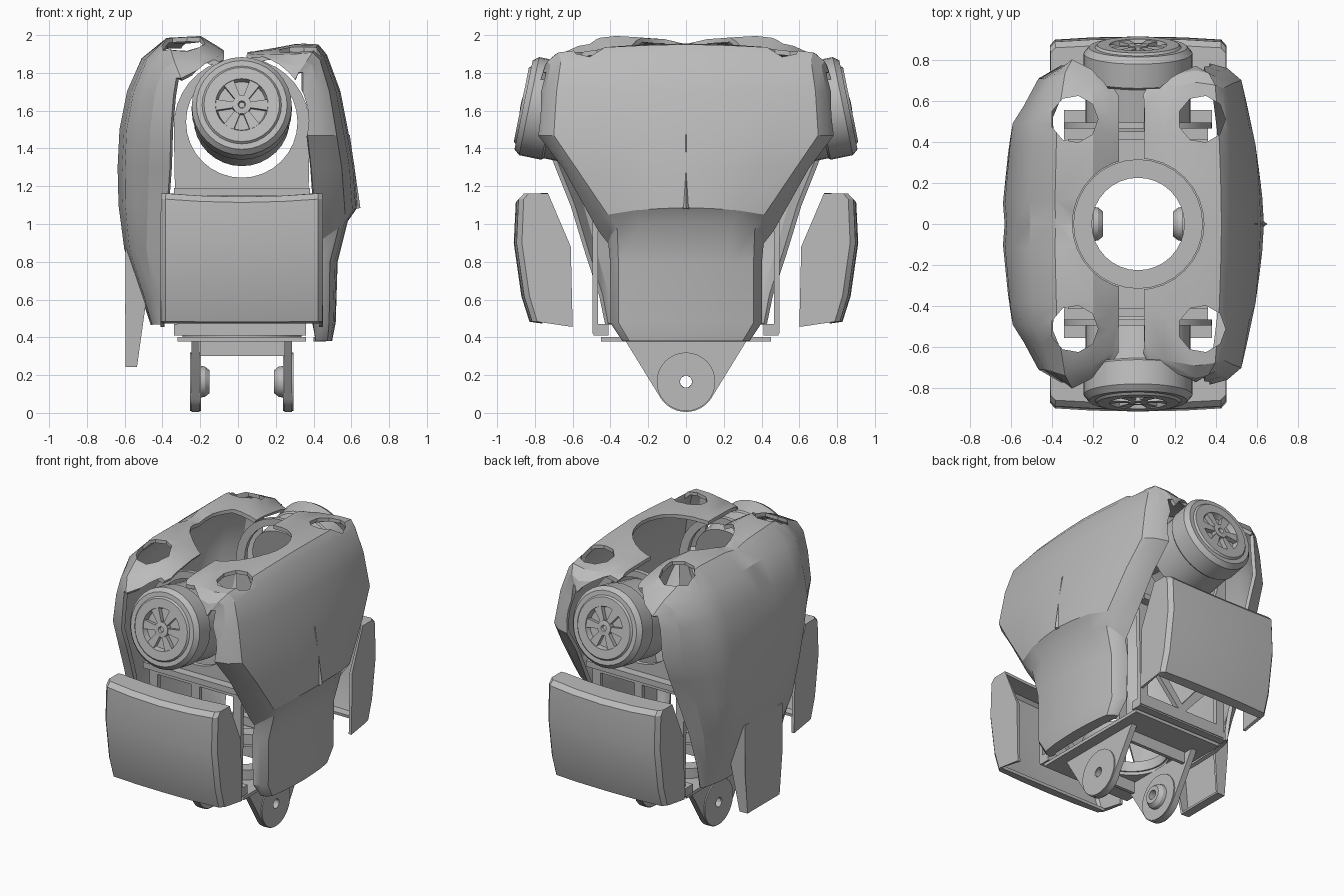
import bpy, bmesh, math
from mathutils import Matrix, Vector

if "Cube" in bpy.data.objects:
    bpy.data.objects.remove(bpy.data.objects["Cube"])

grey = bpy.data.materials.new("plain grey")
grey.diffuse_color = (0.5, 0.5, 0.5, 1)
grey.use_nodes = True
grey.node_tree.nodes["Principled BSDF"].inputs["Base Color"].default_value = (0.5, 0.5, 0.5, 1)
CX = 0.02  # centre line of the mechanics


def add(name, bm, matrix=Matrix()):
    bmesh.ops.recalc_face_normals(bm, faces=bm.faces)
    mesh = bpy.data.meshes.new(name)
    bm.to_mesh(mesh)
    bm.free()
    mesh.materials.append(grey)
    ob = bpy.data.objects.new(name, mesh)
    ob.matrix_world = matrix
    bpy.context.collection.objects.link(ob)
    return ob


def thicken(ob, thickness, cutters=()):
    """Give a sheet thickness, cut it, and keep the result as plain mesh."""
    sol = ob.modifiers.new("thickness", "SOLIDIFY")
    sol.thickness, sol.offset = thickness, 0
    for c in cutters:
        mod = ob.modifiers.new("cut", "BOOLEAN")
        mod.object, mod.operation, mod.solver = c, "DIFFERENCE", "EXACT"
    bpy.context.view_layer.update()
    dg = bpy.context.evaluated_depsgraph_get()
    mesh = bpy.data.meshes.new_from_object(ob.evaluated_get(dg))
    ob.modifiers.clear()
    ob.data = mesh


def box(name, lo, hi):
    bm = bmesh.new()
    bmesh.ops.create_cube(bm, size=1)
    lo, hi = Vector(lo), Vector(hi)
    for v in bm.verts:
        v.co = (lo + hi) / 2 + v.co * (hi - lo)
    return add(name, bm)


def lathe(name, profile, matrix, n=32):
    """Spin a closed (radius, height) profile around local z."""
    bm = bmesh.new()
    rings = []
    for i in range(n):
        a = math.tau * i / n
        rings.append([bm.verts.new((r * math.cos(a), r * math.sin(a), h)) for r, h in profile])
    m = len(profile)
    for i in range(n):
        a, b = rings[i], rings[(i + 1) % n]
        for j in range(m):
            k = (j + 1) % m
            bm.faces.new((a[j], b[j], b[k], a[k]))
    bmesh.ops.remove_doubles(bm, verts=bm.verts, dist=1e-5)
    return add(name, bm, matrix)


def plate(name, outlines, thick, matrix):
    """Flat plate; every outline after the first is a hole."""
    cu = bpy.data.curves.new(name, "CURVE")
    cu.dimensions = "2D"
    cu.fill_mode = "BOTH"
    cu.extrude = thick / 2
    for pts in outlines:
        sp = cu.splines.new("POLY")
        sp.points.add(len(pts) - 1)
        for p, (x, y) in zip(sp.points, pts):
            p.co = (x, y, 0, 1)
        sp.use_cyclic_u = True
    tmp = bpy.data.objects.new(name + " outline", cu)
    bpy.context.collection.objects.link(tmp)
    bpy.context.view_layer.update()
    mesh = bpy.data.meshes.new_from_object(tmp.evaluated_get(bpy.context.evaluated_depsgraph_get()))
    bpy.data.objects.remove(tmp)
    bm = bmesh.new()
    bm.from_mesh(mesh)
    bmesh.ops.remove_doubles(bm, verts=bm.verts, dist=1e-5)
    return add(name, bm, matrix)


def arc(cx, cy, r, a0=0, a1=360, n=32):
    return [(cx + r * math.cos(math.radians(a0 + (a1 - a0) * i / n)),
             cy + r * math.sin(math.radians(a0 + (a1 - a0) * i / n)))
            for i in range(n if a1 - a0 == 360 else n + 1)]


def frame_matrix(origin, u, v):
    u, v = Vector(u), Vector(v)
    m = Matrix((u, v, u.cross(v))).transposed().to_4x4()
    m.translation = origin
    return m


def cutter(name, r, depth, centre, along_y=False, n=32):
    m = Matrix.Translation(centre)
    if along_y:
        m = m @ Matrix.Rotation(math.pi / 2, 4, "X")
    ob = lathe(name, [(0, -depth / 2), (r, -depth / 2), (r, depth / 2), (0, depth / 2)], m, n)
    ob.hide_render = True
    return ob


def shell(name, section, stations, holes):
    """Loft of cross-sections (x, z, half width, edge dx, edge dz, wave), then thickened and cut."""
    full = [(-f, d) for f, d in reversed(section[1:])] + section
    bm = bmesh.new()
    rows = []
    for x, z, hy, dx, dz, wave in stations:
        rows.append([bm.verts.new((x + dx * d, hy * f, z + dz * d + wave * math.sin(math.pi * abs(f))))
                     for f, d in full])
    for a, b in zip(rows, rows[1:]):
        for j in range(len(full) - 1):
            bm.faces.new((a[j], a[j + 1], b[j + 1], b[j]))
    thicken(add(name, bm), 0.025, holes)


# Cutters for the neck, shoulders and top ports
neck = cutter("neck_cutter", 0.32, 0.8, (CX, 0, 1.95))
arms = [cutter("shoulder_cutter", 0.355, 0.6, (CX, s * 0.96, 1.55), True) for s in (-1, 1)]
ports = {x: [cutter("port_cutter", 0.115, 0.5, (x, s * 0.51, 1.97), n=9) for s in (-1, 1)]
         for x in (0.33, -0.29)}

# Chest and back shells
shell("chest_shell", [(0, 0), (.3, .04), (.6, .12), (.9, .3), (.97, .6), (1, 1)], [
    (.42, .39, .30, -.02, 0, 0), (.49, .39, .33, -.08, 0, 0), (.505, .48, .39, -.11, 0, 0),
    (.515, .8, .39, -.13, 0, 0), (.57, 1.02, .40, -.16, -.12, 0), (.62, 1.09, .455, -.21, -.12, 0),
    (.605, 1.3, .64, -.22, 0, 0), (.575, 1.47, .77, -.21, 0, 0), (.53, 1.7, .755, -.19, 0, 0),
    (.46, 1.89, .73, -.12, -.09, 0), (.42, 1.94, .745, -.1, -.14, 0), (.30, 1.945, .76, 0, -.19, 0),
    (.15, 1.92, .73, 0, -.12, 0), (.08, 1.905, .68, 0, -.06, 0),
    (.05, 1.90, .62, 0, -.02, 0)], [neck] + arms + ports[.33])
shell("back_shell", [(0, .03), (.15, 0), (.5, .09), (.64, .14), (.75, .34), (.92, .6), (1, 1)], [
    (-.45, .47, .42, .05, 0, 0), (-.50, .62, .45, .1, 0, 0), (-.59, .87, .53, .19, 0, 0),
    (-.62, 1.1, .60, .25, 0, 0), (-.625, 1.3, .68, .27, 0, 0), (-.615, 1.5, .76, .265, 0, 0),
    (-.575, 1.7, .76, .24, -.02, 0), (-.50, 1.87, .77, .18, -.1, 0),
    (-.38, 1.945, .79, .08, -.18, .045), (-.2, 1.945, .74, 0, -.13, .05), (-.12, 1.91, .68, 0, -.07, .03),
    (-.08, 1.89, .62, 0, -.03, .02)], [neck] + arms + ports[-.29])
for ob in [neck] + arms + ports[.33] + ports[-.29]:
    bpy.data.objects.remove(ob)

# Keel on the chest, fading out upwards
bm = bmesh.new()
foot = [bm.verts.new(p) for p in ((.60, -.04, 1.075), (.648, 0, 1.085), (.60, .04, 1.075))]
tip = [bm.verts.new(p) for p in ((.55, -.03, 1.5), (.592, 0, 1.47), (.55, .03, 1.5))]
bm.faces.new(foot)
bm.faces.new(tip)
for i in range(3):
    bm.faces.new((foot[i], foot[i - 1], tip[i - 1], tip[i]))
add("chest_keel", bm)

# Tail flap on the back, hollow towards the body
bm = bmesh.new()
FLAP = [(-.535, .25), (-.59, .25), (-.59, .55), (-.59, .86), (-.575, .86), (-.525, .75), (-.485, .6)]
sides = [[bm.verts.new((x, s * (.17 if z < .3 else .2), z)) for x, z in FLAP] for s in (-1, 1)]
for j in range(4):
    bm.faces.new((sides[0][j], sides[0][j + 1], sides[1][j + 1], sides[1][j]))
for side in sides:
    bm.faces.new(side)
thicken(add("tail_flap", bm), 0.02)

SIDE = [(.6, .455), (.76, .483), (.82, .49), (.86, .62), (.9, .9), (.89, 1.13), (.865, 1.155),
        (.73, 1.155), (.61, .88)]
for s, end in ((-1, "front"), (1, "back")):
    # Hollow side pad with a gently bowed face, open towards the body
    bm = bmesh.new()
    cols = [[bm.verts.new((x, s * (y - bow * (y > .8)), z - (.02 * (1 - ((x - CX) / .42) ** 2) if z > 1 else 0)))
             for y, z in SIDE]
            for x, bow in ((-.40, .035), (-.38, .012), (-.2, .002), (CX, -.002), (.24, .002), (.42, .012),
                           (.44, .035))]
    for a, b in zip(cols, cols[1:]):
        for j in range(1, 7):
            bm.faces.new((a[j], a[j + 1], b[j + 1], b[j]))
    bm.faces.new(cols[0])
    bm.faces.new(cols[-1])
    thicken(add(end + "_pad", bm), 0.02)

    # Upright truss with a shoulder arch
    upright = frame_matrix((CX, s * .48, 0), (1, 0, 0), (0, 0, 1))
    plate(end + "_truss", [[(-.34, .42), (.34, .42), (.36, 1.52)] + arc(0, 1.52, .36, 8, 172, 16)
                           + [(-.36, 1.52)], arc(0, 1.54, .295),
                           [(-.28, .5), (-.03, .5), (-.28, .78)], [(.28, .5), (.03, .5), (.28, .78)],
                           [(0, .54), (.24, .83), (-.24, .83)],
                           [(-.29, .9), (-.03, .9), (-.03, 1.1), (-.29, 1.1)],
                           [(.03, .9), (.29, .9), (.29, 1.1), (.03, 1.1)]], 0.03, upright)
    box(end + "_cross_bar", (-.34, s * .51 - .045, 1.15), (.38, s * .51 + .045, 1.19))

    # Shoulder drum with recessed spoked hub
    axis = Vector((0, s * .98, .2))
    m = axis.to_track_quat("Z", "Y").to_matrix().to_4x4()
    m.translation = (CX, s * .86, 1.63)
    lathe(end + "_shoulder_drum", [(0, -.37), (.255, -.37), (.255, -.16), (.265, -.15), (.265, -.03),
                                   (.24, 0), (.21, 0), (.2, .012), (.14, .012), (.13, -.025), (0, -.025)], m)
    lathe(end + "_shoulder_hub", [(0, -.03), (.05, -.03), (.05, .012), (.02, .015), (.015, 0), (0, 0)], m, 16)
    for i in range(6):
        bm = bmesh.new()
        bmesh.ops.create_cube(bm, size=1)
        for v in bm.verts:
            v.co = (.09 + v.co.x * .1, v.co.y * (.06 if v.co.x > 0 else .03), v.co.z * .03 - .008)
        add(end + "_hub_spoke", bm, m @ Matrix.Rotation(math.tau * i / 6, 4, "Z"))

# Waist plate, rails and ring
flat = Matrix.Translation((CX, 0, .39))
plate("waist_plate", [[(-.34, -.45), (.34, -.45), (.34, .45), (-.34, .45)], arc(0, 0, .235)], 0.022, flat)
lathe("waist_ring", [(.225, 0), (.315, 0), (.315, .07), (.225, .07)], Matrix.Translation((CX, 0, .4)))
for s in (-1, 1):
    box("waist_rail", (-.34, s * .45 - .04, .41), (.36, s * .45 + .04, .47))
    box("hip_beam", (-.2, s * .245 - .012, .3), (.25, s * .245 + .012, .38))

# Hip brackets with bosses
for x, d in ((-.225, 1), (.265, -1)):
    side = frame_matrix((x, 0, 0), (0, 1, 0), (0, 0, 1))
    plate("hip_bracket", [[(.32, .38), (-.32, .38)] + arc(0, .165, .16, 215, 325, 14),
                          arc(0, .165, .032, n=12)], 0.04, side)
    turn = Matrix.Translation((x, 0, .165)) @ Matrix.Rotation(d * math.pi / 2, 4, "Y")
    lathe("hip_boss", [(.032, .02), (.085, .02), (.08, .05), (.06, .075), (.032, .075)], turn, 16)
    lathe("hip_disc", [(.032, -.028), (.155, -.028), (.155, .028), (.032, .028)], turn)

# Smooth shading with sharp edges kept
for ob in bpy.context.view_layer.objects:
    ob.select_set(ob.type == "MESH")
    if ob.type == "MESH":
        bpy.context.view_layer.objects.active = ob
bpy.ops.object.shade_smooth_by_angle(angle=math.radians(28))
